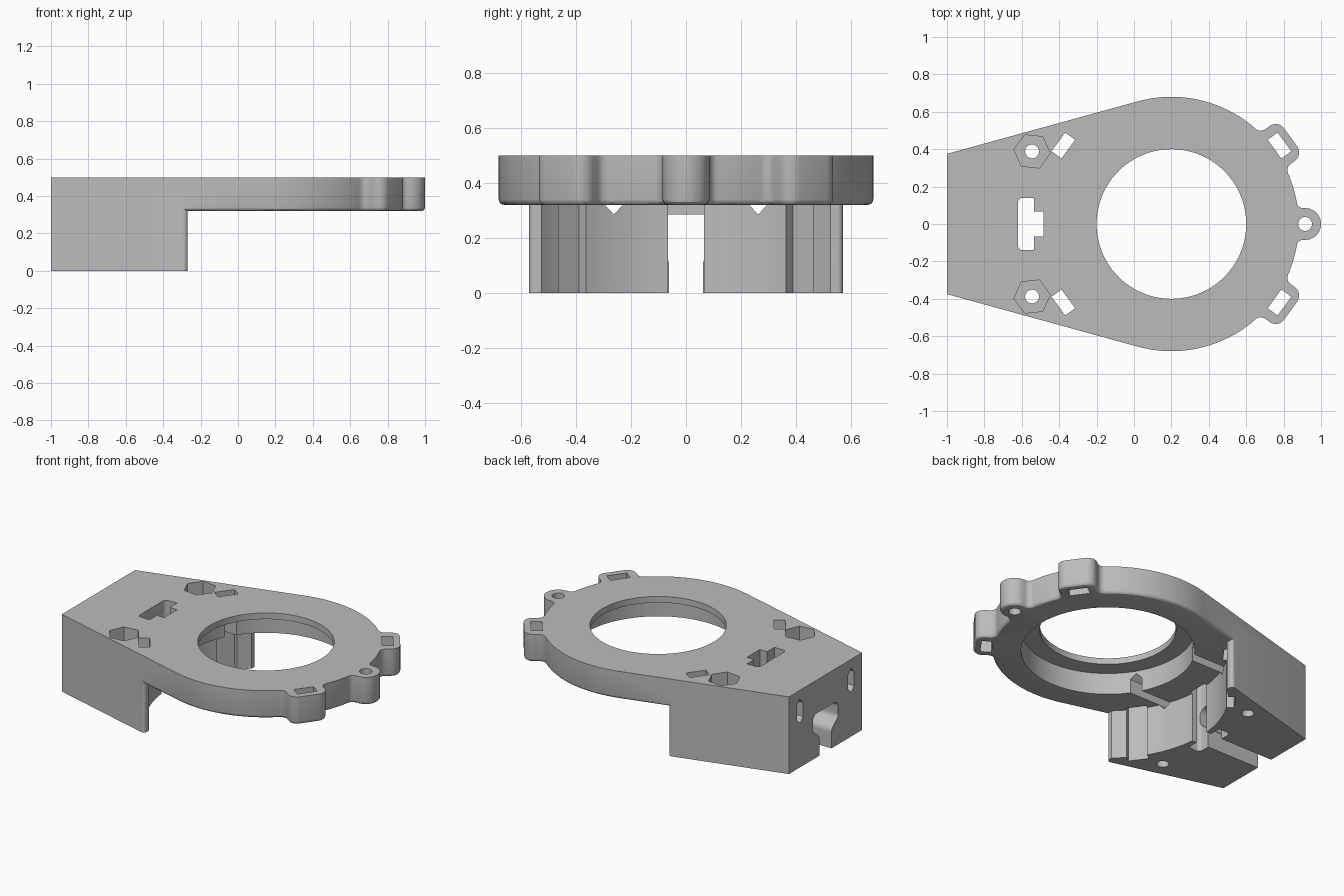
import bpy, bmesh
from math import radians, degrees, cos, sin, sqrt, pi, atan2, acos
from mathutils import Vector, Matrix

if "Cube" in bpy.data.objects:
    bpy.data.objects.remove(bpy.data.objects["Cube"])

grey = bpy.data.materials.new("light_grey")
grey.use_nodes = True
grey.diffuse_color = (0.5, 0.5, 0.5, 1)
grey.node_tree.nodes["Principled BSDF"].inputs["Base Color"].default_value = (0.5, 0.5, 0.5, 1)

RING_X, RING_R, HOLE_R = 0.2, 0.68, 0.4
TOP, UNDER = 0.5, 0.32
END_Y, BLOCK_X = 0.375, -0.27


def rounded(points, steps=6):
    """Round each (x, y, radius) corner of a closed outline."""
    out = []
    for i, (x, y, r) in enumerate(points):
        p = Vector((x, y))
        if not r:
            out.append(p)
            continue
        a = (Vector(points[i - 1][:2]) - p).normalized()
        b = (Vector(points[(i + 1) % len(points)][:2]) - p).normalized()
        half = a.angle(b) / 2
        centre = p + (a + b).normalized() * (r / sin(half))
        start = p + a * (r / (sin(half) / cos(half))) - centre
        end = p + b * (r / (sin(half) / cos(half))) - centre
        turn = start.angle_signed(end)
        for k in range(steps + 1):
            t = -turn * k / steps
            out.append(centre + Matrix.Rotation(t, 2) @ start)
    return out


def prism(name, outline, low, high, along_x=False, bottom_bevel=0):
    """Extrude an outline along z, or a y-z outline along x."""
    bm = bmesh.new()
    base = [bm.verts.new((p[0], p[1], low)) for p in outline]
    face = bm.faces.new(base)
    rim = list(face.edges)
    grown = bmesh.ops.extrude_face_region(bm, geom=[face], use_keep_orig=True)["geom"]
    bmesh.ops.translate(bm, vec=(0, 0, high - low),
                        verts=[g for g in grown if isinstance(g, bmesh.types.BMVert)])
    bmesh.ops.recalc_face_normals(bm, faces=bm.faces)
    if bottom_bevel:
        bmesh.ops.bevel(bm, geom=rim, offset=bottom_bevel, segments=3, profile=0.5, affect='EDGES')
    if along_x:
        bm.transform(Matrix(((0, 0, 1, 0), (1, 0, 0, 0), (0, 1, 0, 0), (0, 0, 0, 1))))
    mesh = bpy.data.meshes.new(name)
    bm.to_mesh(mesh)
    bm.free()
    mesh.materials.append(grey)
    obj = bpy.data.objects.new(name, mesh)
    bpy.context.collection.objects.link(obj)
    return obj


def circle(x, y, r, n=32, turn=0):
    return [(x + r * cos(turn + 2 * pi * k / n), y + r * sin(turn + 2 * pi * k / n)) for k in range(n)]


def polar(radius, side, deg):
    """Radial and sideways offsets from the ring centre at an angle."""
    a = radians(deg)
    return (RING_X + radius * cos(a) - side * sin(a), radius * sin(a) + side * cos(a))


def combine(target, tool, operation):
    mod = target.modifiers.new("combine", 'BOOLEAN')
    mod.operation, mod.solver, mod.object = operation, 'EXACT', tool
    bpy.context.view_layer.objects.active = target
    bpy.ops.object.modifier_apply(modifier=mod.name)
    bpy.data.objects.remove(tool)


def cut(target, *args, **kw):
    tool = prism("cutter", *args, **kw)
    tool.hide_render = True
    combine(target, tool, 'DIFFERENCE')


def arc(start, end):
    n = max(3, round((end - start) / 2.5))
    return [(*polar(RING_R, 0, start + (end - start) * k / n), 0) for k in range(n + 1)]


def lug(deg, half, reach, root_r, tip_r):
    root = sqrt(RING_R ** 2 - half ** 2)
    return [(*polar(u, v, deg), r) for u, v, r in
            ((root, -half, root_r), (reach, -half, tip_r), (reach, half, tip_r), (root, half, root_r))]


# Plate: tapered tail tangent to a ring with three lugs
reach = 1 + RING_X
tangent = degrees(atan2(END_Y, -reach) - acos(RING_R / sqrt(reach ** 2 + END_Y ** 2)))
side_lug = (0.115, 0.788, 0.04, 0.055)
outline = ([(-1, -END_Y, 0)] + arc(-tangent, -50) + lug(-36, *side_lug) + arc(-22, -11)
           + lug(0, 0.085, 0.8, 0.035, 0.083) + arc(11, 22) + lug(36, *side_lug)
           + arc(50, tangent) + [(-1, END_Y, 0)])
body = prism("mounting_plate", rounded(outline), UNDER, TOP, bottom_bevel=0.02)

# Block under the tail, hollowed by a cylinder facing the ring
tx, ty = polar(RING_R, 0, tangent)
edge_y = END_Y + (BLOCK_X + 1) * (ty - END_Y) / (tx + 1)
block = prism("tail_block", rounded([(-1, -END_Y, 0), (BLOCK_X, -edge_y, 0.02),
                                     (BLOCK_X, edge_y, 0.02), (-1, END_Y, 0)]), 0, 0.4)
cut(block, circle(RING_X, 0, 0.705, 128), -0.1, 0.6)
combine(body, block, 'UNION')

# Round opening with a wider recess below
cut(body, circle(RING_X, 0, HOLE_R, 96), 0.1, 0.7)
cut(body, circle(RING_X, 0, 0.51, 96), 0.1, 0.46)

# Four strap slots and the front lug hole
for deg in (36, 144, 216, 324):
    cut(body, [polar(0.714 + u * 0.033, v * 0.062, deg)
               for u, v in ((-1, -1), (1, -1), (1, 1), (-1, 1))], -0.1, 0.7)
cut(body, circle(0.915, 0, 0.037), 0.1, 0.7)

# Mirrored nut pockets, screw holes and long pointed wire slots
for s in (-1, 1):
    cut(body, circle(-0.545, s * 0.388, 0.097, 6, -s * radians(6)), 0.41, 0.7)
    cut(body, circle(-0.545, s * 0.388, 0.037), -0.1, 0.7)
    y, w = s * 0.262, 0.031
    cut(body, [(y, 0.285), (y + w, 0.318), (y + w, 0.41), (y, 0.443), (y - w, 0.41), (y - w, 0.318)],
        -1.1, -0.15, along_x=True)

# T-shaped connector pocket
cut(body, rounded([(-0.62, -0.14, 0.025), (-0.535, -0.14, 0), (-0.535, -0.066, 0), (-0.483, -0.066, 0),
                   (-0.483, 0.066, 0), (-0.535, 0.066, 0), (-0.535, 0.14, 0), (-0.62, 0.14, 0.025)]),
    -0.1, 0.7)

# Cable channel: wide at the end face, narrow towards the ring
half = [(0.061, -0.1, 0), (0.061, 0.125, 0.05), (0.13, 0.18, 0.04), (0.13, 0.285, 0.04)]
cut(body, rounded(half + [(-y, z, r) for y, z, r in reversed(half)]), -1.1, -0.58, along_x=True)
cut(body, rounded([(-0.064, -0.1, 0), (0.064, -0.1, 0), (0.064, 0.318, 0.03), (-0.064, 0.318, 0.03)]),
    -0.59, -0.3, along_x=True)

bpy.ops.object.select_all(action='DESELECT')
body.select_set(True)
bpy.context.view_layer.objects.active = body
bpy.ops.object.shade_smooth_by_angle(angle=radians(30))
